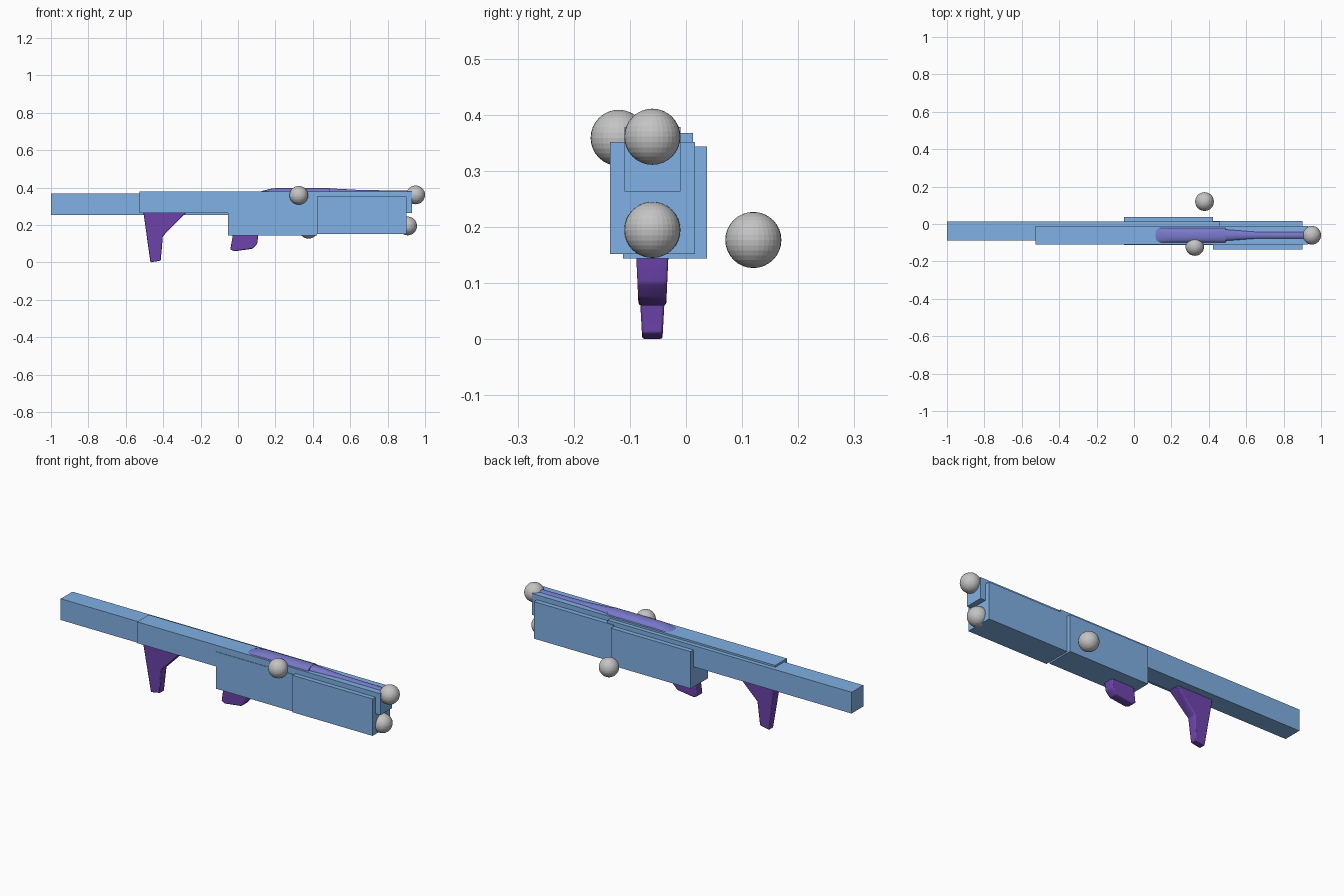
import bpy, bmesh, math

if "Cube" in bpy.data.objects:
    bpy.data.objects.remove(bpy.data.objects["Cube"])

def material(name, rgb):
    m = bpy.data.materials.new(name)
    m.diffuse_color = (*rgb, 1)
    m.use_nodes = True
    m.node_tree.nodes["Principled BSDF"].inputs["Base Color"].default_value = m.diffuse_color
    return m

BLUE = material("soft blue", (0.22, 0.44, 0.78))
GREY = material("light grey", (0.55, 0.55, 0.55))
PURPLE = material("deep purple", (0.16, 0.06, 0.43))
LAVENDER = material("lavender", (0.19, 0.19, 0.60))
YC = -0.06  # centre line of the gun

def make(name, bm, mat):
    bmesh.ops.recalc_face_normals(bm, faces=bm.faces)
    me = bpy.data.meshes.new(name)
    bm.to_mesh(me)
    bm.free()
    me.materials.append(mat)
    ob = bpy.data.objects.new(name, me)
    bpy.context.collection.objects.link(ob)
    return ob

def smooth(ob, angle=40):
    bpy.ops.object.select_all(action='DESELECT')
    ob.select_set(True)
    bpy.context.view_layer.objects.active = ob
    bpy.ops.object.shade_smooth_by_angle(angle=math.radians(angle))

def box(name, x, y, z):
    bm = bmesh.new()
    bmesh.ops.create_cube(bm, size=1)
    for v in bm.verts:
        v.co = [r[0] + (c + 0.5) * (r[1] - r[0]) for c, r in zip(v.co, (x, y, z))]
    make(name, bm, BLUE)

def ball(name, loc):
    bm = bmesh.new()
    bmesh.ops.create_uvsphere(bm, u_segments=32, v_segments=16, radius=0.05)
    make(name, bm, GREY).location = loc

def handle(name, profile, half_width, bevel):
    """Side profile (x, z) with a thickness that changes with height."""
    bm = bmesh.new()
    sides = [[bm.verts.new((x, YC + s * half_width(z), z)) for x, z in profile] for s in (-1, 1)]
    for s in sides:
        bm.faces.new(s)
    n = len(profile)
    for i in range(n):
        j = (i + 1) % n
        bm.faces.new((sides[0][i], sides[0][j], sides[1][j], sides[1][i]))
    ob = make(name, bm, PURPLE)
    mod = ob.modifiers.new("rounded edges", 'BEVEL')
    mod.width, mod.segments = bevel, 2
    smooth(ob, 50)

def hump(name, stations, base=0.372, steps=10):
    """Arched loft along x from (x, half width, top height)."""
    bm = bmesh.new()
    rings = []
    for x, w, top in stations:
        ring = []
        for i in range(steps + 1):
            a = math.pi * i / steps
            ring.append(bm.verts.new((x, YC + w * math.cos(a),
                                      base + (top - base) * math.sin(a) ** 0.7)))
        rings.append(ring)
    for a, b in zip(rings, rings[1:]):
        for i in range(steps + 1):
            j = (i + 1) % (steps + 1)
            bm.faces.new((a[i], a[j], b[j], b[i]))
    bm.faces.new(rings[0])
    bm.faces.new(rings[-1])
    smooth(make(name, bm, LAVENDER))

# Long blue blocks: stock, top rail, and the two lower housings
box("stock_block", (-1.0, 0.46), (-0.0875, 0.0125), (0.253, 0.368))
box("upper_block", (-0.527, 0.93), (-0.11, -0.01), (0.263, 0.378))
box("middle_housing", (-0.054, 0.422), (-0.1125, 0.0375), (0.144, 0.344))
box("front_housing", (0.422, 0.90), (-0.135, 0.016), (0.152, 0.352))

# Grey marker balls
ball("side_ball", (0.325, -0.12, 0.359))
ball("muzzle_ball", (0.95, -0.06, 0.361))
ball("lower_front_ball", (0.907, -0.06, 0.195))
ball("far_side_ball", (0.377, 0.12, 0.177))

# Rear grip with its sloping brace, and the short front grip
handle("rear_grip",
       [(-0.507, 0.275), (-0.468, 0.0), (-0.413, 0.010), (-0.402, 0.14),
        (-0.29, 0.255), (-0.27, 0.275)],
       lambda z: 0.018 + 0.055 * z, 0.004)
handle("front_grip",
       [(-0.025, 0.16), (-0.041, 0.070), (-0.02, 0.06), (0.078, 0.073),
        (0.103, 0.1), (0.11, 0.16)],
       lambda z: 0.022 + 0.045 * z, 0.005)

# Raised receiver cover and the tapering barrel on top
hump("receiver_cover", [(0.115, 0.040, 0.378), (0.17, 0.040, 0.393), (0.20, 0.040, 0.397),
                        (0.49, 0.040, 0.397)])
hump("barrel_top", [(0.49, 0.031, 0.396), (0.66, 0.018, 0.387), (0.93, 0.018, 0.384)])
